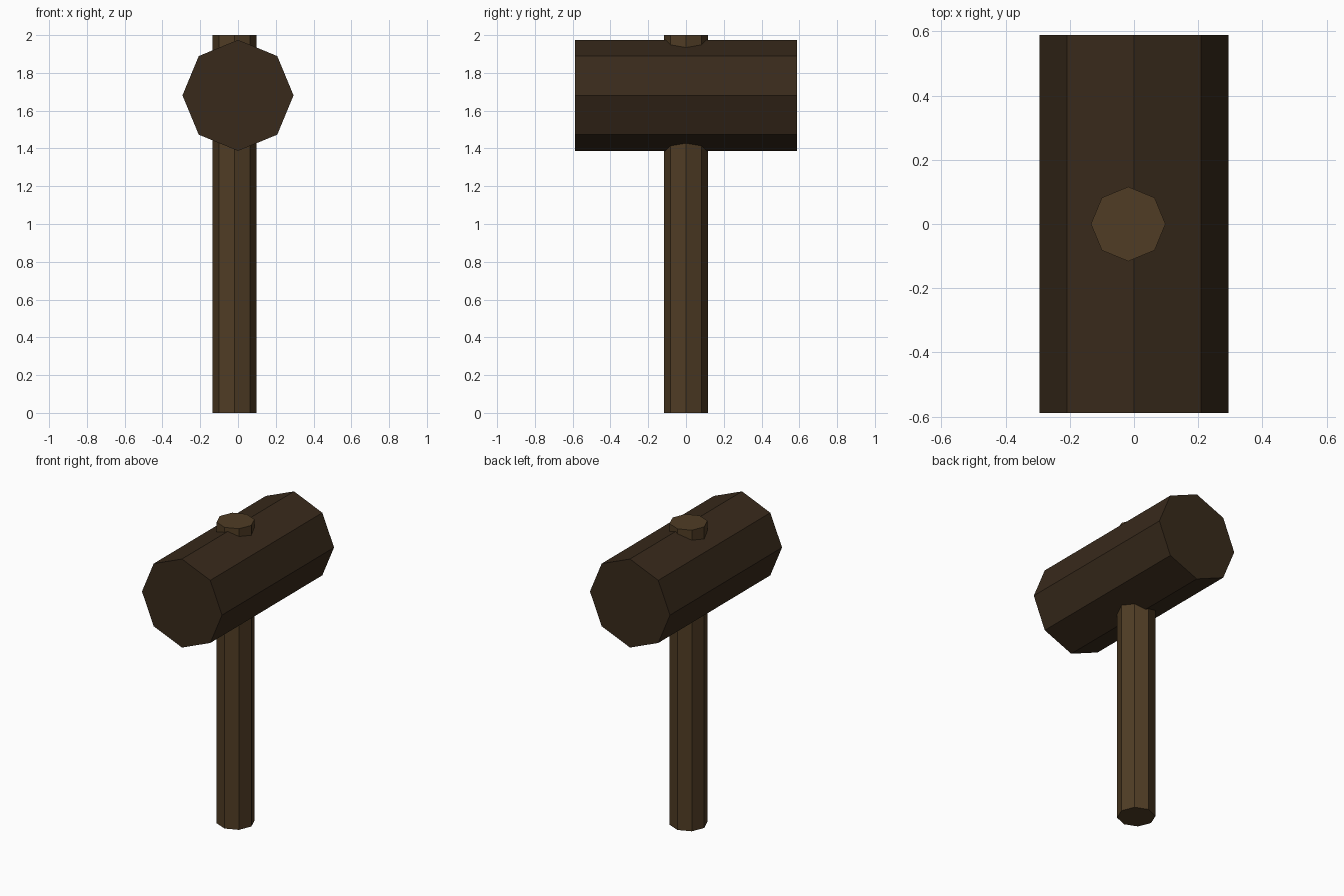
import bpy
from math import pi

if "Cube" in bpy.data.objects:
    bpy.data.objects.remove(bpy.data.objects["Cube"])


def material(name, color):
    mat = bpy.data.materials.new(name)
    mat.diffuse_color = (*color, 1)
    mat.use_nodes = True
    mat.node_tree.nodes["Principled BSDF"].inputs["Base Color"].default_value = mat.diffuse_color
    return mat


def octagon_bar(name, radius, length, location, rotation, mat):
    bpy.ops.mesh.primitive_cylinder_add(
        vertices=8, radius=radius, depth=length,
        location=location, rotation=rotation)
    obj = bpy.context.object
    obj.name = name
    obj.data.materials.append(mat)
    return obj


dark_wood = material("dark_wood", (0.04, 0.023, 0.011))
light_wood = material("light_wood", (0.08, 0.046, 0.018))

# Mallet head, lying front to back
octagon_bar("mallet_head", 0.294, 1.176, (0, 0, 1.681), (pi / 2, 0, 0), dark_wood)

# Handle, slightly off centre and poking out through the top of the head
octagon_bar("handle", 0.116, 2.0, (-0.018, 0, 1.0), (0, 0, 0), light_wood)
